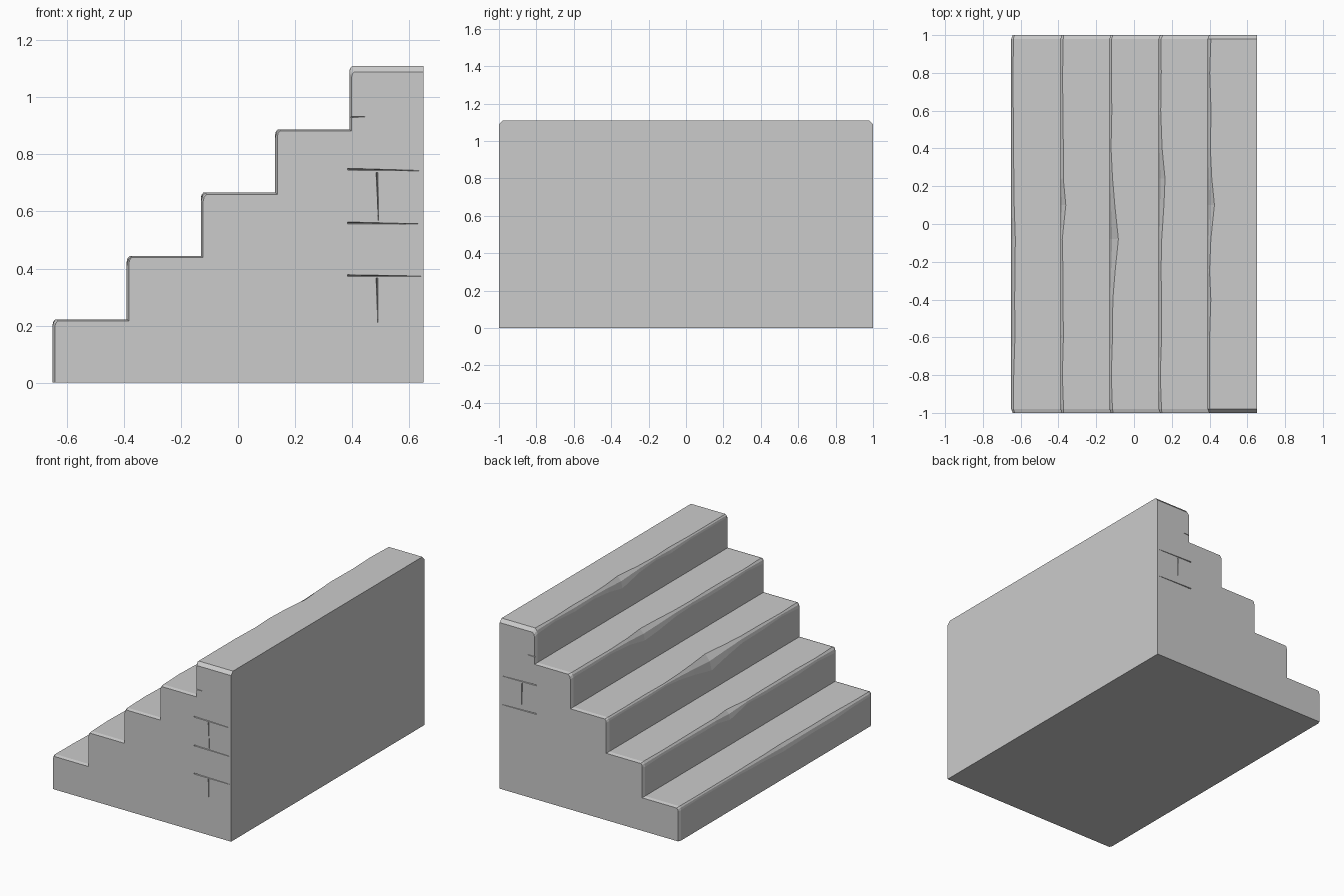
import bpy, bmesh, random
from mathutils import Vector

if "Cube" in bpy.data.objects:
    bpy.data.objects.remove(bpy.data.objects["Cube"])

random.seed(4)
STEPS, RUN, RISE, HALF = 5, 0.26, 0.222, 0.65
# chip centre, half width and depth for the worn nose of each step
CHIPS = [(-0.2, 0.5, 0.012), (0.1, 0.2, 0.012), (-0.08, 0.35, 0.03),
         (0.24, 0.3, 0.022), (0.13, 0.25, 0.022)]
STATIONS = [-1, -0.98, -0.8, -0.6, -0.4, -0.25, -0.08, 0.1, 0.24, 0.4, 0.6, 0.8, 0.98, 1]


def section(y):
    """Stair outline at one y, with worn step noses."""
    end = abs(y) == 1
    pts = [(HALF, 0)]
    floor = 0
    for i, (c, w, d) in enumerate(CHIPS):
        x = -HALF + i * RUN
        top = RISE * (i + 1) - ((0.022 if i == STEPS - 1 else 0.006) if end else 0)
        wear = 0.012 + random.uniform(-0.004, 0.006) + d * max(0, 1 - abs(y - c) / w)
        front = x + (0.008 if end else 0)
        pts += [(front, floor), (front, top - 2 * wear),
                (front + 0.3 * wear, top - 0.8 * wear), (front + wear, top)]
        floor = top
    pts.append((HALF, floor))
    return pts


def make_object(name, bm):
    bmesh.ops.recalc_face_normals(bm, faces=bm.faces)
    mesh = bpy.data.meshes.new(name)
    bm.to_mesh(mesh)
    bm.free()
    obj = bpy.data.objects.new(name, mesh)
    bpy.context.collection.objects.link(obj)
    return obj


# stair body lofted across its width
bm = bmesh.new()
rings = [[bm.verts.new((x, y, z)) for x, z in section(y)] for y in STATIONS]
for a, b in zip(rings, rings[1:]):
    for k in range(len(a)):
        n = (k + 1) % len(a)
        bm.faces.new((a[k], a[n], b[n], b[k]))
bm.faces.new(rings[0])
bm.faces.new(rings[-1])
stairs = make_object("stone_stairs", bm)


def groove(p, q, side, name, width=0.006, depth=0.012):
    """Tapered V-shaped mortar groove on an end wall."""
    p, q = Vector((p[0], side, p[1])), Vector((q[0], side, q[1]))
    across = (q - p).cross(Vector((0, 1, 0))).normalized() * width
    out, inward = Vector((0, side * 0.01, 0)), Vector((0, -side * depth, 0))
    bm = bmesh.new()
    ends = []
    for pt, s in ((p, 1), (q, 0.4)):
        ends.append([bm.verts.new(pt + v) for v in
                     (across * s + out, inward * s, -across * s + out)])
    a, b = ends
    for k in range(3):
        n = (k + 1) % 3
        bm.faces.new((a[k], a[n], b[n], b[k]))
    bm.faces.new(a)
    bm.faces.new(b)
    cutter = make_object(name, bm)
    cutter.hide_render = True
    cutter.hide_set(True)
    cutter.display_type = 'WIRE'
    mod = stairs.modifiers.new(name, 'BOOLEAN')
    mod.operation = 'DIFFERENCE'
    mod.solver = 'EXACT'
    mod.object = cutter
    return cutter


# mortar joints between the end bricks
UPPER = [((0.383, 0.748), (0.635, 0.743)), ((0.383, 0.56), (0.635, 0.556)),
         ((0.487, 0.737), (0.492, 0.568))]
LOWER = [((0.383, 0.375), (0.642, 0.373)), ((0.487, 0.366), (0.49, 0.21))]
cutters = []
for side, joints in ((-1, UPPER + LOWER), (1, UPPER)):
    for j, (p, q) in enumerate(joints):
        cutters.append(groove(p, q, side, f"mortar_cutter_{side}_{j}"))
    # short nick beside the top step
    cutters.append(groove((0.38, 0.93), (0.445, 0.932), side, f"nick_cutter_{side}"))

# apply the cuts and remove the cutters
bpy.context.view_layer.update()
deps = bpy.context.evaluated_depsgraph_get()
cut_mesh = bpy.data.meshes.new_from_object(stairs.evaluated_get(deps))
stairs.modifiers.clear()
stairs.data = cut_mesh
for c in cutters:
    bpy.data.objects.remove(c)
